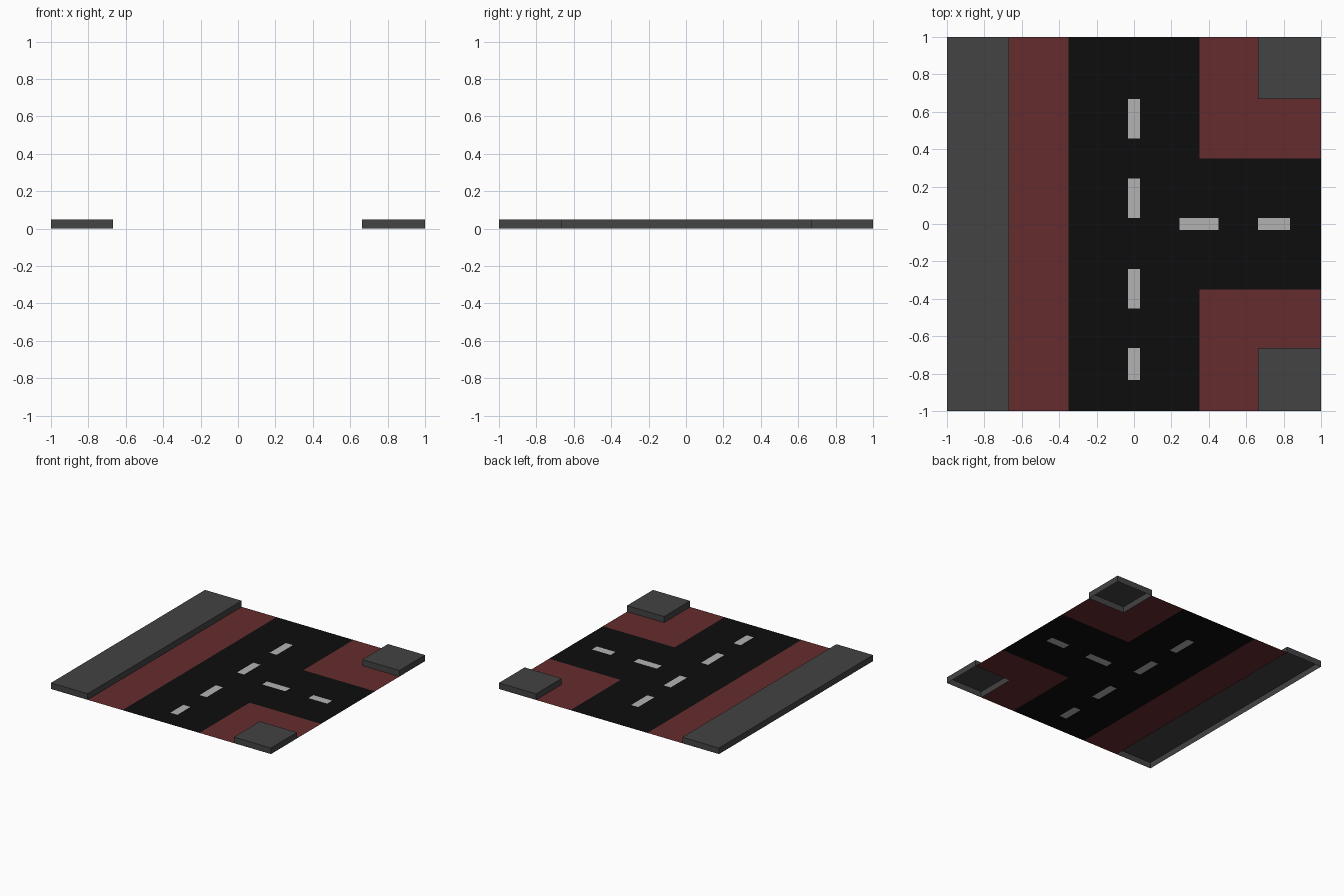
import bpy
import bmesh

if "Cube" in bpy.data.objects:
    bpy.data.objects.remove(bpy.data.objects["Cube"])

E = 0.667   # sidewalk edge
R = 0.35    # road half width
D = 0.032   # lane dash half width
H = 0.05    # sidewalk height


def material(name, rgb):
    m = bpy.data.materials.new(name)
    m.diffuse_color = (*rgb, 1)
    m.use_nodes = True
    m.node_tree.nodes["Principled BSDF"].inputs["Base Color"].default_value = m.diffuse_color
    return m


def finish(bm, name, mat):
    mesh = bpy.data.meshes.new(name)
    bm.to_mesh(mesh)
    bm.free()
    mesh.materials.append(mat)
    obj = bpy.data.objects.new(name, mesh)
    bpy.context.collection.objects.link(obj)


def sidewalk(name, x0, x1, y0, y1):
    # open-bottomed raised slab
    bm = bmesh.new()
    bmesh.ops.create_cube(bm, size=1)
    for v in bm.verts:
        v.co = (x0 if v.co.x < 0 else x1, y0 if v.co.y < 0 else y1, 0 if v.co.z < 0 else H)
    bottom = [f for f in bm.faces if f.normal.z < -0.5 or f.calc_center_median().z < 0.001]
    bmesh.ops.delete(bm, geom=bottom, context='FACES_ONLY')
    finish(bm, name, mats["sidewalk"])


mats = {
    "sidewalk": material("sidewalk_grey", (0.056, 0.056, 0.056)),
    "verge": material("brick_red", (0.13, 0.025, 0.027)),
    "road": material("asphalt", (0.004, 0.004, 0.004)),
    "lane_dashes": material("dash_grey", (0.45, 0.45, 0.45)),
}

# Raised sidewalks: one long strip and two corners
sidewalk("sidewalk_strip", -1, -E, -1, 1)
sidewalk("sidewalk_corner_back", 0.663, 1, E, 1)
sidewalk("sidewalk_corner_front", 0.663, 1, -1, -0.663)

# Flat surface regions (x0, x1, y0, y1), later ones replace earlier ones
regions = [
    ("verge", -E, 1, -1, 1),
    ("road", -R, R, -1, 1),
    ("road", R, 1, -R, R),
    (None, 0.663, 1, E, 1),
    (None, 0.663, 1, -1, -0.663),
]
for a, b in ((0.457, 0.667), (0.033, 0.244), (-0.453, -0.241), (-0.833, -0.663)):
    regions.append(("lane_dashes", -D, D, a, b))
for a, b in ((0.242, 0.453), (0.663, 0.833)):
    regions.append(("lane_dashes", a, b, -D, D))

xs = sorted({v for r in regions for v in r[1:3]})
ys = sorted({v for r in regions for v in r[3:5]})


def owner(x, y):
    return [n for n, a, b, c, d in regions if a < x < b and c < y < d][-1]


# Tile the ground without overlaps, one object per surface
for part in ("verge", "road", "lane_dashes"):
    bm = bmesh.new()
    for x0, x1 in zip(xs, xs[1:]):
        for y0, y1 in zip(ys, ys[1:]):
            if owner((x0 + x1) / 2, (y0 + y1) / 2) == part:
                bm.faces.new([bm.verts.new((x, y, 0)) for x, y in
                              ((x0, y0), (x1, y0), (x1, y1), (x0, y1))])
    bmesh.ops.remove_doubles(bm, verts=bm.verts, dist=1e-5)
    bmesh.ops.dissolve_limit(bm, angle_limit=0.01, verts=bm.verts, edges=bm.edges)
    finish(bm, part, mats[part])
